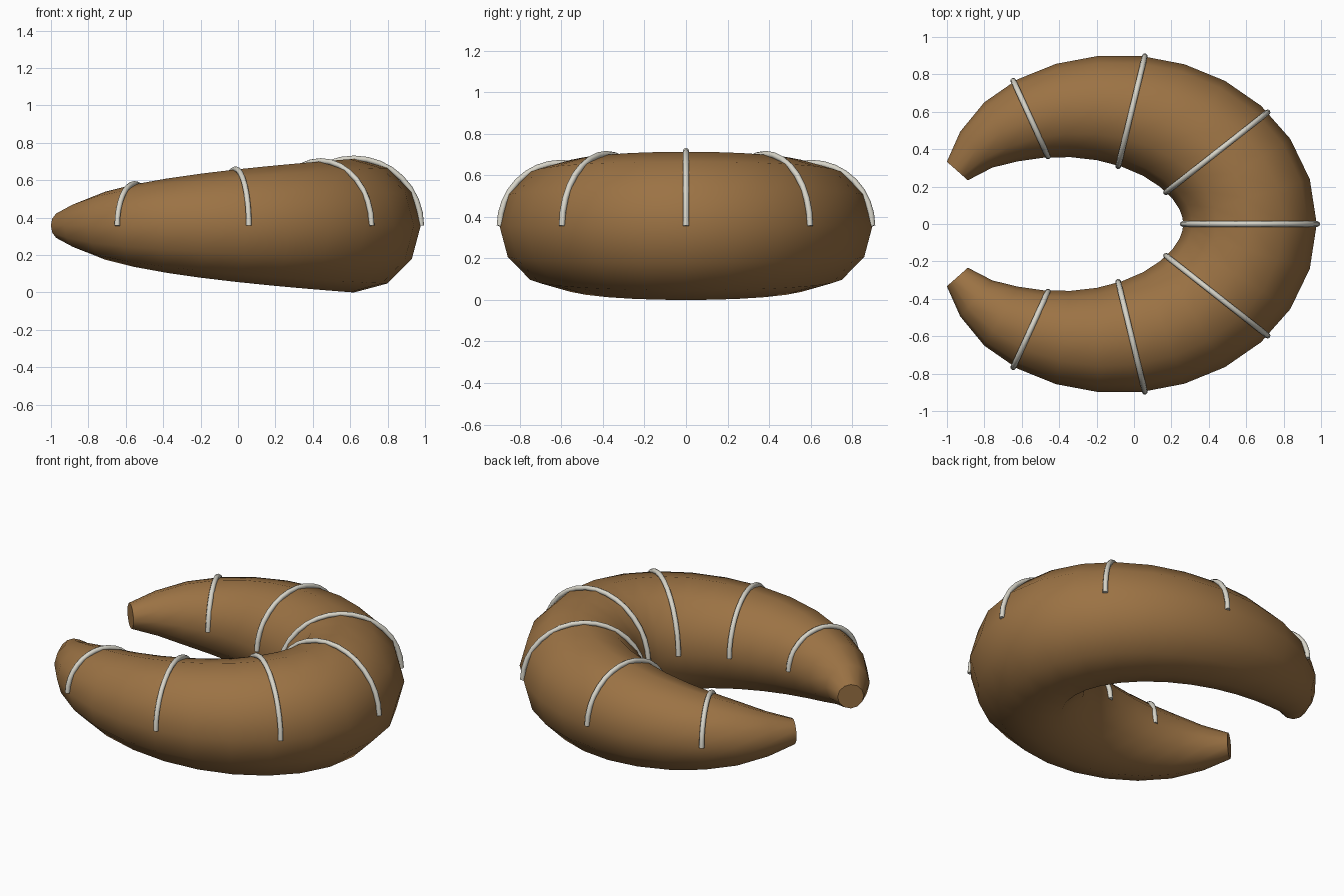
import bpy, bmesh, math
from mathutils import Vector

if "Cube" in bpy.data.objects:
    bpy.data.objects.remove(bpy.data.objects["Cube"])

N = 12            # path steps on each side of the middle
SWEEP = math.radians(152.8)
R0, ZC = 0.357, 0.357


def centre(k):
    t = SWEEP * k / N
    return Vector((-0.208 + 0.828 * math.cos(t), 0.62 * math.sin(t), ZC))


def radius(k):
    return max(0.075, R0 * math.sqrt(max(0, math.cos(math.pi / 2 * k / N))))


def material(name, rgb):
    m = bpy.data.materials.new(name)
    m.diffuse_color = (*rgb, 1)
    m.use_nodes = True
    m.node_tree.nodes["Principled BSDF"].inputs["Base Color"].default_value = m.diffuse_color
    return m


def tube(name, pts, radii, sides, mat):
    """Sweep a round section along points, with flat end caps."""
    bm = bmesh.new()
    rings = []
    ref = (pts[1] - pts[0]).cross(pts[-2] - pts[0]).normalized()
    for i, p in enumerate(pts):
        tan = (pts[min(i + 1, len(pts) - 1)] - pts[max(i - 1, 0)]).normalized()
        side = tan.cross(ref)
        rings.append([bm.verts.new(p + radii[i] * (math.cos(a) * side + math.sin(a) * ref))
                      for a in (2 * math.pi * j / sides for j in range(sides))])
    for a, b in zip(rings, rings[1:]):
        for j in range(sides):
            n = (j + 1) % sides
            bm.faces.new((a[j], a[n], b[n], b[j]))
    bm.faces.new(rings[0])
    bm.faces.new(rings[-1])
    bmesh.ops.recalc_face_normals(bm, faces=bm.faces)
    for f in bm.faces:
        f.smooth = len(f.verts) == 4
    me = bpy.data.meshes.new(name)
    bm.to_mesh(me)
    bm.free()
    me.materials.append(mat)
    ob = bpy.data.objects.new(name, me)
    bpy.context.collection.objects.link(ob)
    return ob


crust = material("baked brown", (0.33, 0.17, 0.058))
icing = material("pale grey", (0.68, 0.66, 0.58))

# crescent pastry body
ks = range(-N, N + 1)
tube("pastry_body", [centre(k) for k in ks], [radius(k) for k in ks], 12, crust)

# seven half-hoop stripes over the top
for n, k in enumerate(range(-9, 10, 3)):
    t = SWEEP * k / N
    out = Vector((math.cos(t), math.sin(t), 0))
    r = radius(k) + 0.003
    arc = [centre(k) + r * (math.cos(a) * out + Vector((0, 0, math.sin(a))))
           for a in (math.pi * i / 16 for i in range(17))]
    tube(f"stripe_{n + 1}", arc, [0.015] * 17, 8, icing)
